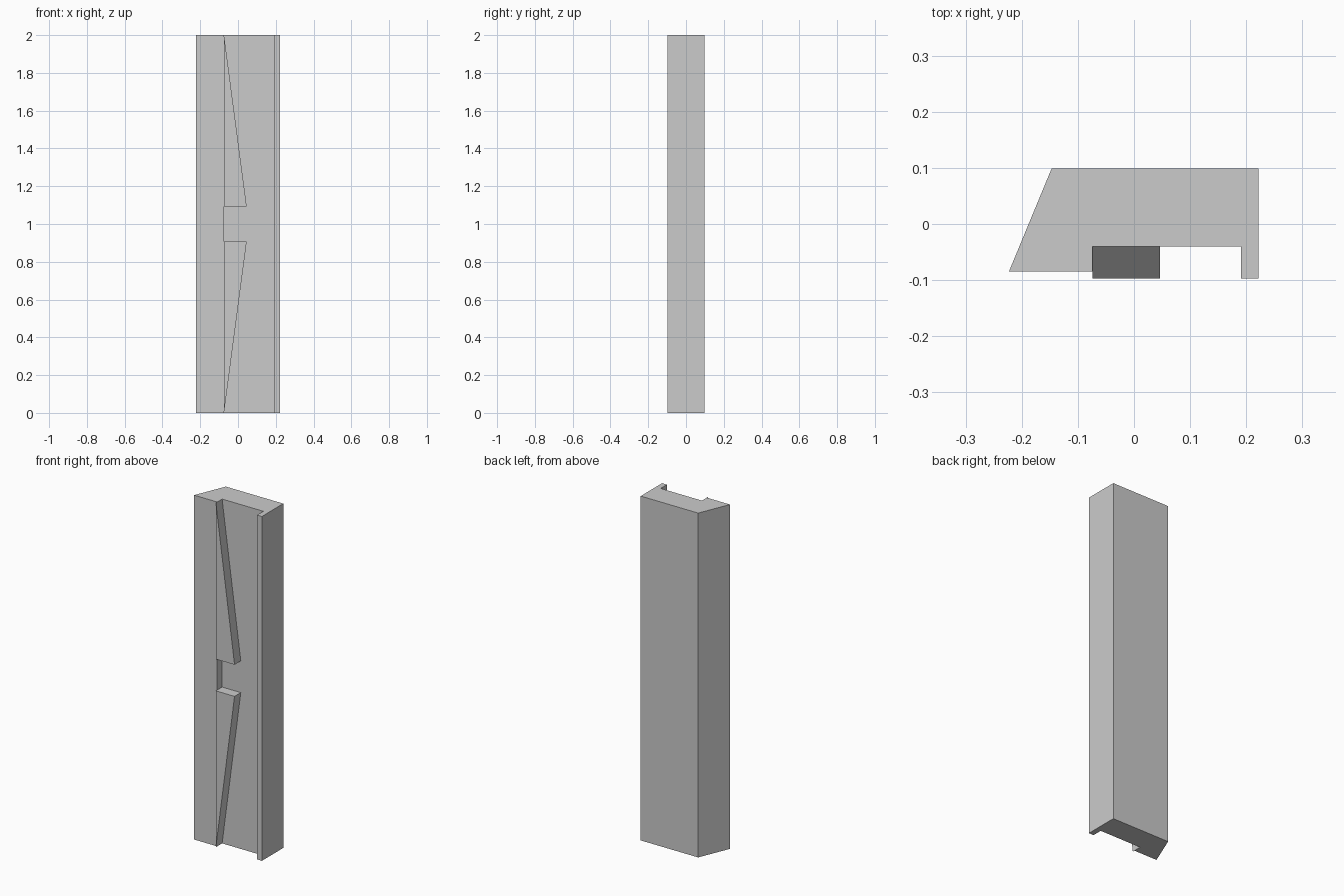
import bpy, bmesh
from mathutils import Vector

if "Cube" in bpy.data.objects:
    bpy.data.objects.remove(bpy.data.objects["Cube"])

HEIGHT = 2.0
STEP_X = -0.074     # edge where the front step meets the channel
CHANNEL_Y = -0.04   # channel floor
FRONT_Y = -0.0975   # foremost plane


def extrude_profile(name, points, offset):
    """Solid made by sweeping a closed outline along a vector."""
    bm = bmesh.new()
    face = bm.faces.new([bm.verts.new(p) for p in points])
    result = bmesh.ops.extrude_face_region(bm, geom=[face], use_keep_orig=True)
    moved = [g for g in result["geom"] if isinstance(g, bmesh.types.BMVert)]
    bmesh.ops.translate(bm, verts=moved, vec=Vector(offset))
    bmesh.ops.recalc_face_normals(bm, faces=bm.faces)
    mesh = bpy.data.meshes.new(name)
    bm.to_mesh(mesh)
    bm.free()
    obj = bpy.data.objects.new(name, mesh)
    bpy.context.collection.objects.link(obj)
    return obj


# Main post: slanted left side, front channel and right lip
section = [(-0.223, -0.085), (STEP_X, -0.085), (STEP_X, CHANNEL_Y),
           (0.191, CHANNEL_Y), (0.191, FRONT_Y), (0.222, FRONT_Y),
           (0.222, 0.0985), (-0.147, 0.0985)]
extrude_profile("post", [(x, y, 0) for x, y in section], (0, 0, HEIGHT))

# Two tapered wedges in the channel, mirrored about mid height
wedge = [(STEP_X, 0.0), (0.046, 0.908), (STEP_X, 0.908)]
for name, place in (("lower_wedge", lambda z: z),
                    ("upper_wedge", lambda z: HEIGHT - z)):
    extrude_profile(name, [(x, FRONT_Y, place(z)) for x, z in wedge],
                    (0, CHANNEL_Y - FRONT_Y, 0))
